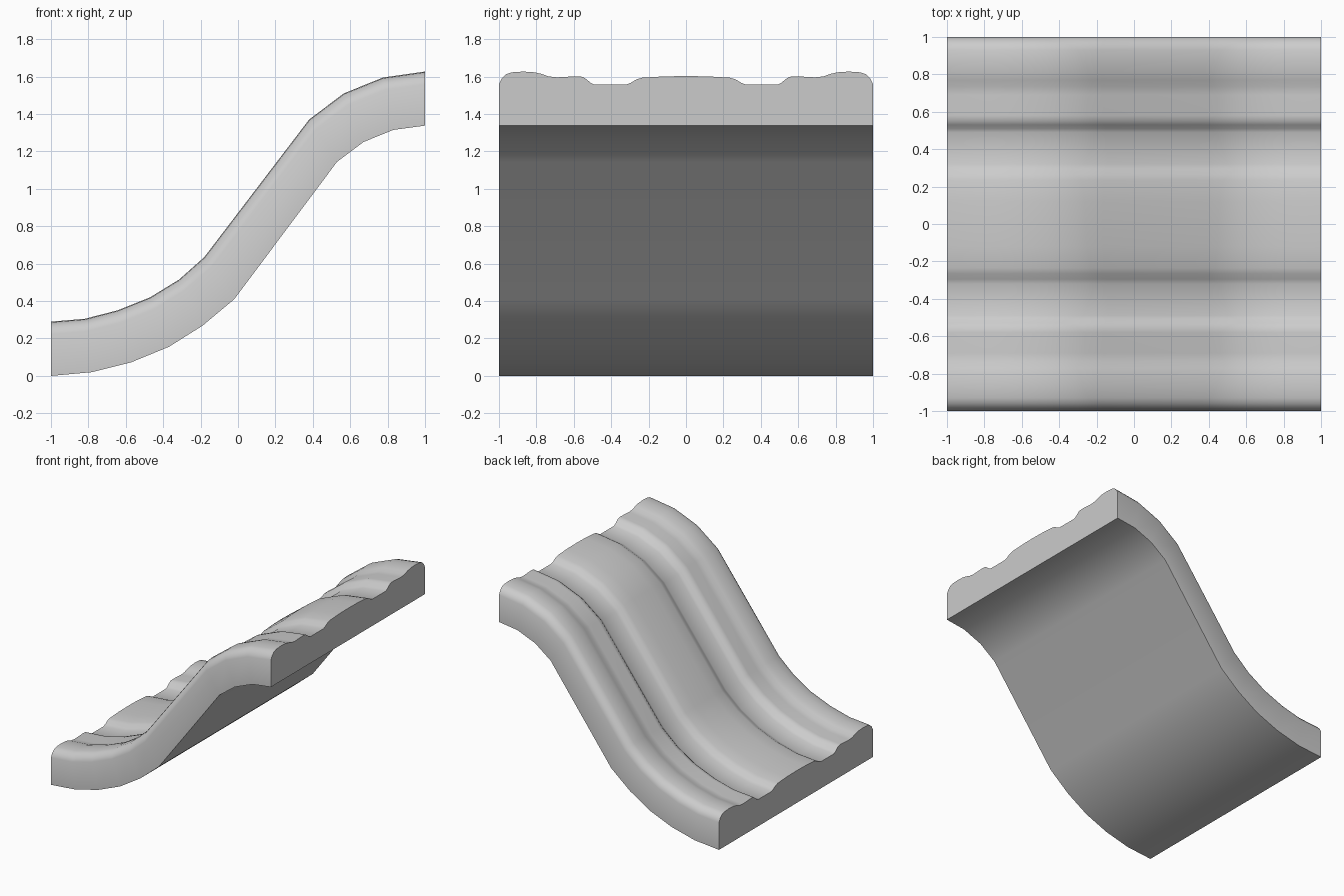
import bpy, bmesh, math

if "Cube" in bpy.data.objects:
    bpy.data.objects.remove(bpy.data.objects["Cube"])

# Side curve: matching stations (x, z) along the underside and the crest
bottom = [(-1, 0), (-.78, .02), (-.57, .073), (-.37, .155), (-.19, .268),
          (-.02, .41), (.53, 1.145), (.67, 1.25), (.83, 1.315), (1, 1.338)]
crest = [(-1, .29), (-.82, .305), (-.645, .35), (-.47, .42), (-.315, .515),
         (-.18, .635), (.38, 1.37), (.565, 1.51), (.775, 1.595), (1, 1.627)]

# Half of the moulded cross-section: (y, drop below the crest)
half = [(-1, .067), (-.985, .037), (-.96, .013), (-.93, .004), (-.87, 0), (-.81, .004),
        (-.77, .013), (-.735, .026), (-.69, .031), (-.58, .025), (-.55, .029),
        (-.53, .043), (-.51, .06), (-.49, .07), (-.32, .07), (-.295, .06),
        (-.265, .042), (-.235, .033), (-.12, .026)]
profile = half + [(0, .024)] + [(-y, d) for y, d in reversed(half)]

# Loft the section through every station
bm = bmesh.new()
rings = []
for (bx, bz), (cx, cz) in zip(bottom, crest):
    ring = [bm.verts.new((bx, -1, bz))]
    for y, d in profile:
        k = 1 - d / .289
        ring.append(bm.verts.new((bx + (cx - bx) * k, y, bz + (cz - bz) * k)))
    ring.append(bm.verts.new((bx, 1, bz)))
    rings.append(ring)
n = len(rings[0])
for a, b in zip(rings, rings[1:]):
    for i in range(n):
        j = (i + 1) % n
        bm.faces.new((a[i], a[j], b[j], b[i]))
bm.faces.new(rings[0])
bm.faces.new(rings[-1])
bmesh.ops.recalc_face_normals(bm, faces=bm.faces[:])

mesh = bpy.data.meshes.new("curved_moulding")
bm.to_mesh(mesh)
bm.free()
obj = bpy.data.objects.new("curved_moulding", mesh)
bpy.context.collection.objects.link(obj)

# Single plain grey
mat = bpy.data.materials.new("light_grey")
mat.diffuse_color = (.6, .6, .6, 1)
mat.use_nodes = True
mat.node_tree.nodes["Principled BSDF"].inputs["Base Color"].default_value = mat.diffuse_color
mesh.materials.append(mat)

# Smooth moulding, sharp ends and bottom edges
bpy.context.view_layer.objects.active = obj
obj.select_set(True)
bpy.ops.object.shade_smooth_by_angle(angle=math.radians(60))
